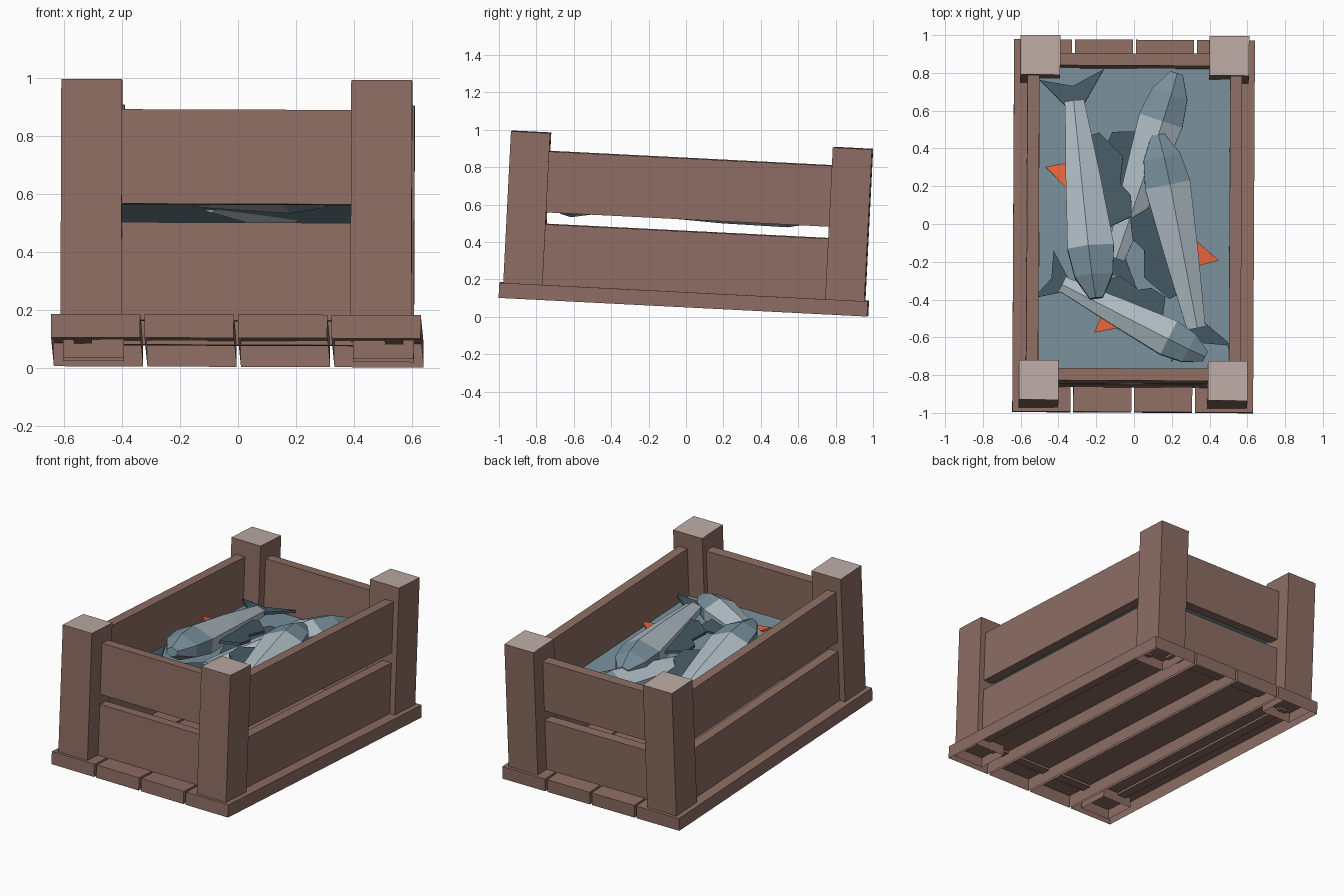
import bpy, bmesh, math
from mathutils import Matrix, Vector

if "Cube" in bpy.data.objects:
    bpy.data.objects.remove(bpy.data.objects["Cube"])


def material(name, hexcode):
    m = bpy.data.materials.new(name)
    rgb = [int(hexcode[i:i + 2], 16) / 255 for i in (0, 2, 4)]
    m.diffuse_color = [c / 12.92 if c < 0.04 else ((c + 0.055) / 1.055) ** 2.4 for c in rgb] + [1]
    m.use_nodes = True
    m.node_tree.nodes["Principled BSDF"].inputs["Base Color"].default_value = m.diffuse_color
    return m


WOOD = material("brown wood", "8D6E63")
CUT = material("pale cut wood", "BCAAA4")
BLUE = material("blue grey", "78909C")
LIGHT = material("pale fish grey", "B0BEC5")
DARK = material("dark fin", "455A64")
ORANGE = material("orange fin", "FF7043")

# The whole crate leans slightly back
TILT = (Matrix.Rotation(math.radians(-0.3), 4, 'Z') @ Matrix.Rotation(math.radians(0.2), 4, 'Y')
        @ Matrix.Rotation(math.radians(-2.9), 4, 'X'))


def finish(name, bm, mats, matrix=Matrix()):
    bmesh.ops.recalc_face_normals(bm, faces=bm.faces)
    me = bpy.data.meshes.new(name)
    bm.to_mesh(me)
    bm.free()
    for m in mats:
        me.materials.append(m)
    ob = bpy.data.objects.new(name, me)
    bpy.context.collection.objects.link(ob)
    ob.matrix_world = TILT @ matrix
    return ob


def box(name, lo, hi, open_bottom=False, pale_top=False):
    lo, hi = Vector(lo), Vector(hi)
    bm = bmesh.new()
    bmesh.ops.create_cube(bm, size=1)
    for v in bm.verts:
        v.co = [(a + b) / 2 + c * (b - a) for a, b, c in zip(lo, hi, v.co)]
    bm.normal_update()
    for f in bm.faces:
        if pale_top and f.normal.z > 0.9:
            f.material_index = 1
    if open_bottom:
        bmesh.ops.delete(bm, geom=[f for f in bm.faces if f.normal.z < -0.9], context='FACES')
    return finish(name, bm, [WOOD, CUT] if pale_top else [WOOD])


# Base planks, hollow underneath
for i in range(4):
    x = -0.64 + i * 0.3225
    box("base_plank", (x, -1.003, 0.053), (x + 0.3075, 0.97, 0.134), open_bottom=True)

# Corner posts with pale tops
for x in (-0.608, 0.392):
    for y in (-0.982, 0.741):
        box("corner_post", (x, y, 0.07), (x + 0.21, y + 0.21, 0.946), True, True)

# Two rows of wall boards
for z0, z1 in ((0.12, 0.458), (0.522, 0.848)):
    for x in (-0.57, 0.503):
        box("side_board", (x, -0.8, z0), (x + 0.063, 0.77, z1))
    for name, y in (("front_board", -0.873), ("back_board", 0.797)):
        box(name, (-0.42, y, z0), (0.42, y + 0.065, z1))

# Blue sheet the fish lie on
bm = bmesh.new()
bm.faces.new([bm.verts.new((x, y, 0.535)) for x, y in
              ((-0.505, -0.809), (0.505, -0.809), (0.505, 0.798), (-0.505, 0.798))])
finish("fish_bed", bm, [BLUE])


def plate(name, pts, mat, matrix, t=0.008):
    bm = bmesh.new()
    f = bm.faces.new([bm.verts.new((x, y, -t)) for x, y in pts])
    ext = bmesh.ops.extrude_face_region(bm, geom=[f])
    for v in ext["geom"]:
        if isinstance(v, bmesh.types.BMVert):
            v.co.z = t
    finish(name, bm, [mat], matrix)


# Fish lying on its side: y runs tail to nose, x from back to belly
STATIONS = [(0, 0.05, 0.035), (0.40, 0.09, 0.075), (0.78, 0.122, 0.1), (0.93, 0.10, 0.08), (1.05, 0.035, 0.03)]
SECTION = [(0.1, 1), (1, 0.45), (1, -0.45), (0.1, -1), (-1, -0.45), (-1, 0.45)]
TAIL = [(0.05, 0.02), (0.17, -0.13), (0, -0.08), (-0.17, -0.15), (-0.05, 0.02)]
DORSAL = [(-0.03, 0.2), (-0.11, 0.18), (-0.22, 0.32), (-0.19, 0.46), (-0.24, 0.53), (-0.23, 0.64), (-0.06, 0.7)]
PECTORAL = [(0.04, 0.32), (0.19, 0.33), (0.04, 0.52)]


def fish(tail, nose):
    tail, nose = Vector(tail), Vector(nose)
    fy = (nose - tail).normalized()
    fx = fy.cross(Vector((0, 0, 1))).normalized()
    fz = fx.cross(fy)
    s = (nose - tail).length / 1.05
    m = Matrix.Translation(tail) @ Matrix((fx, fy, fz)).transposed().to_4x4() @ Matrix.Scale(s, 4)
    bm = bmesh.new()
    rings = [[bm.verts.new((a * w, y, b * h)) for a, b in SECTION] for y, w, h in STATIONS]
    for k, (r, q) in enumerate(zip(rings, rings[1:])):
        for i in range(6):
            j = (i + 1) % 6
            f = bm.faces.new((r[i], r[j], q[j], q[i]))
            f.material_index = 1 if k >= 2 else 0   # blue head
    bm.faces.new(rings[0])
    bm.faces.new(rings[-1]).material_index = 1
    finish("fish_body", bm, [LIGHT, BLUE], m)
    plate("fish_tail", TAIL, DARK, m)
    plate("fish_dorsal_fin", DORSAL, DARK, m)
    plate("fish_belly_fin", PECTORAL, ORANGE, m)


fish((-0.32, 0.62, 0.59), (-0.20, -0.43, 0.70))
fish((-0.10, -0.21, 0.56), (0.22, 0.77, 0.62))
fish((0.33, -0.58, 0.59), (0.12, 0.44, 0.67))
fish((-0.38, -0.35, 0.59), (0.38, -0.73, 0.58))
